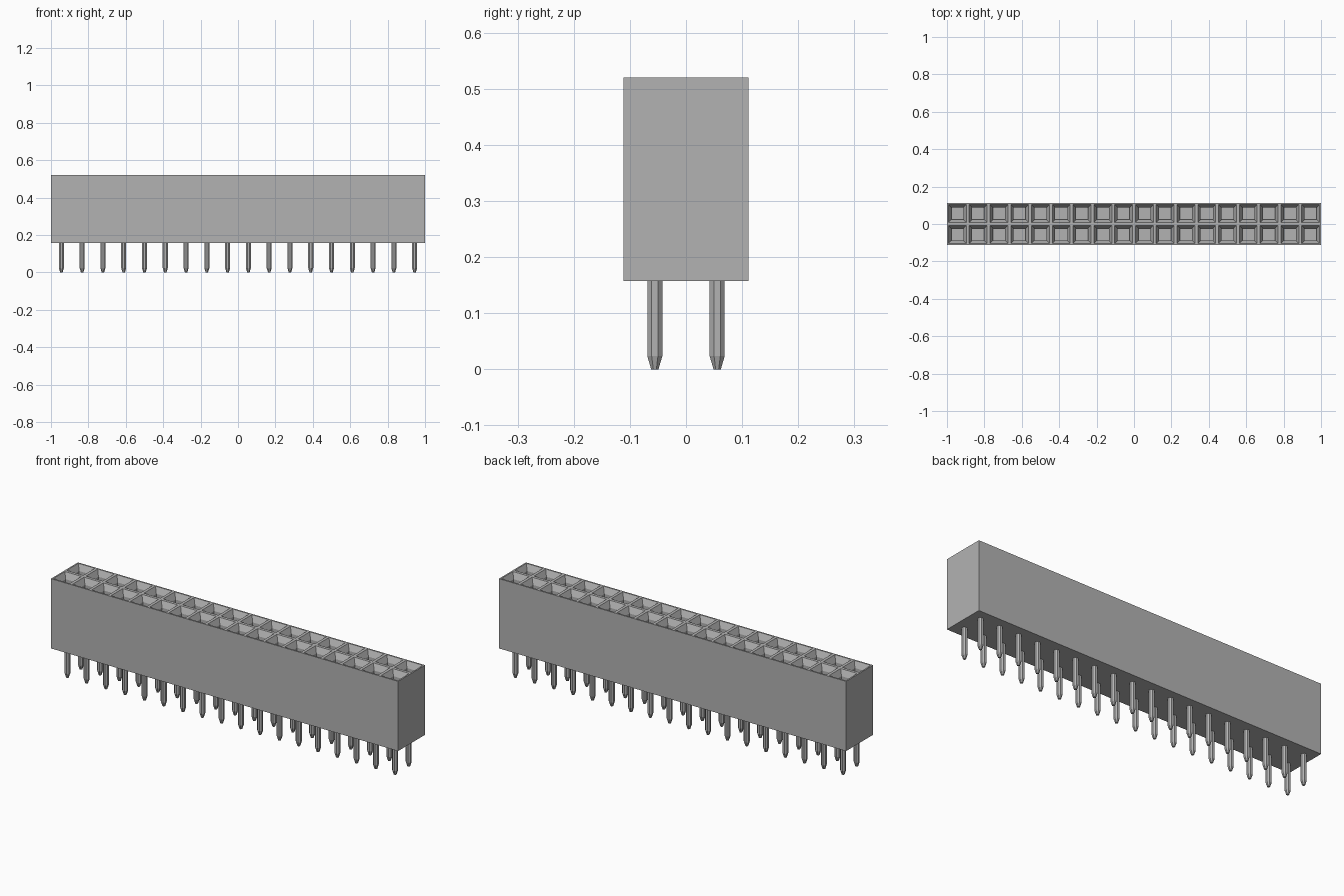
import bpy, bmesh
from math import pi
from mathutils import Matrix

cube = bpy.data.objects.get("Cube")
if cube:
    bpy.data.objects.remove(cube, do_unlink=True)

COLUMNS, ROWS = 18, 2
PITCH = 2 / COLUMNS
BOTTOM, TOP = 0.157, 0.52

grey = bpy.data.materials.new("mid grey")
grey.use_nodes = True
colour = (0.45, 0.45, 0.45, 1)
grey.diffuse_color = colour
grey.node_tree.nodes["Principled BSDF"].inputs["Base Color"].default_value = colour


def finish(name, bm):
    mesh = bpy.data.meshes.new(name)
    bm.to_mesh(mesh)
    bm.free()
    mesh.materials.append(grey)
    obj = bpy.data.objects.new(name, mesh)
    bpy.context.collection.objects.link(obj)
    return obj


def inset(bm, face, thickness, depth):
    bmesh.ops.inset_region(bm, faces=[face], thickness=thickness)
    bmesh.ops.translate(bm, verts=face.verts, vec=(0, 0, -depth))


# Housing: top grid of cells, each sunk into a funnel and a square socket
bm = bmesh.new()
bmesh.ops.create_grid(bm, x_segments=COLUMNS, y_segments=ROWS, size=1,
                      matrix=Matrix.Diagonal((1, PITCH, 1, 1)))
bmesh.ops.translate(bm, verts=bm.verts, vec=(0, 0, TOP))
cells = list(bm.faces)
rim = [e for e in bm.edges if e.is_boundary]
skirt = bmesh.ops.extrude_edge_only(bm, edges=rim)["geom"]
for v in skirt:
    if isinstance(v, bmesh.types.BMVert):
        v.co.z = BOTTOM
bmesh.ops.contextual_create(
    bm, geom=[e for e in skirt if isinstance(e, bmesh.types.BMEdge) and e.is_boundary])
for cell in cells:
    inset(bm, cell, 0.011, 0)
    inset(bm, cell, 0.022, 0.03)
    # Straight socket walls below the funnel
    floor = bmesh.ops.extrude_discrete_faces(bm, faces=[cell])["faces"][0]
    bmesh.ops.translate(bm, verts=floor.verts, vec=(0, 0, -0.03))
bmesh.ops.recalc_face_normals(bm, faces=bm.faces)
finish("housing", bm)

# Pins: eight-sided shafts with tapered tips
bm = bmesh.new()
TIP, RADIUS, END_RADIUS = 0.024, 0.0146, 0.007
for column in range(COLUMNS):
    for row in range(ROWS):
        x = (column + 0.5) * PITCH - 1
        y = (row - 0.5) * PITCH
        for low, high, r_low in ((TIP, BOTTOM + 0.01, RADIUS), (0, TIP, END_RADIUS)):
            place = Matrix.Translation((x, y, (low + high) / 2)) @ Matrix.Rotation(pi / 8, 4, "Z")
            bmesh.ops.create_cone(bm, cap_ends=(low == 0), segments=8, radius1=r_low,
                                  radius2=RADIUS, depth=high - low, matrix=place)
# Join tips to shafts and drop the caps hidden between them
bmesh.ops.remove_doubles(bm, verts=bm.verts, dist=0.0005)
hidden = [f for f in bm.faces if len(f.verts) == 8 and f.calc_center_median().z > 0.01]
bmesh.ops.delete(bm, geom=hidden, context="FACES_ONLY")
bmesh.ops.recalc_face_normals(bm, faces=bm.faces)
finish("pins", bm)
